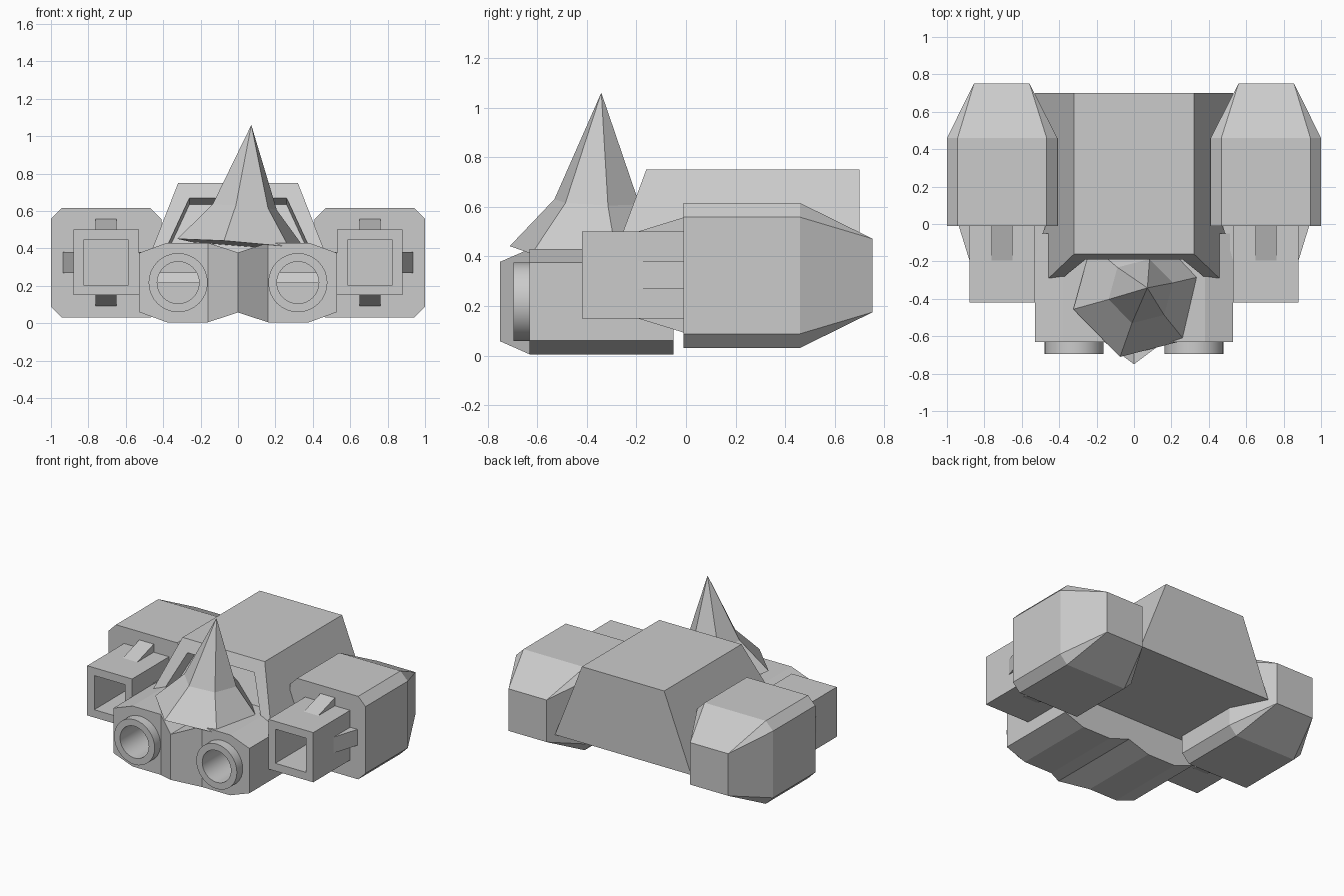
import bpy, bmesh, math
from mathutils import Vector, Matrix

cube = bpy.data.objects.get("Cube")
if cube:
    bpy.data.objects.remove(cube, do_unlink=True)

GREY = (0.6, 0.6, 0.6, 1)
mat = bpy.data.materials.new("plain grey")
mat.use_nodes = True
mat.diffuse_color = GREY
mat.node_tree.nodes["Principled BSDF"].inputs["Base Color"].default_value = GREY


def finish(name, bm, mirror=False):
    """Turn a bmesh into an object, optionally mirrored across x."""
    bmesh.ops.remove_doubles(bm, verts=bm.verts, dist=1e-4)
    bmesh.ops.recalc_face_normals(bm, faces=bm.faces)
    mesh = bpy.data.meshes.new(name)
    bm.to_mesh(mesh)
    bm.free()
    mesh.materials.append(mat)
    obj = bpy.data.objects.new(name, mesh)
    bpy.context.collection.objects.link(obj)
    if mirror:
        obj.modifiers.new("mirror", "MIRROR")
    return obj


def loft(rings, caps=(True, True)):
    """Skin a list of equally long point rings."""
    bm = bmesh.new()
    rows = [[bm.verts.new(p) for p in ring] for ring in rings]
    n = len(rows[0])
    for a, b in zip(rows, rows[1:]):
        for i in range(n):
            j = (i + 1) % n
            bm.faces.new((a[i], a[j], b[j], b[i]))
    if caps[0]:
        bm.faces.new(rows[0])
    if caps[1]:
        bm.faces.new(rows[-1])
    return bm


def rect(cx, cz, hx, hz, y, cut=0.0):
    """Rectangle facing y with chamfered corners (eight points)."""
    pts = []
    for sx, sz in ((1, 1), (-1, 1), (-1, -1), (1, -1)):
        a = (cx + sx * hx, y, cz + sz * (hz - cut))
        b = (cx + sx * (hx - cut), y, cz + sz * hz)
        pts += [a, b] if sx == sz else [b, a]
    return pts


def circle(cx, cz, r, y, n=32):
    return [(cx + r * math.cos(2 * math.pi * i / n), y,
             cz + r * math.sin(2 * math.pi * i / n)) for i in range(n)]


# Side pods: chamfered blocks tapering to a small rectangle at the back
pod = [rect(0.705, 0.323, 0.295, 0.292, y, 0.057) for y in (-0.01, 0.46)]
pod.append(rect(0.707, 0.323, 0.148, 0.148, 0.752))
finish("side_pod", loft(pod), True)

# Square barrels with a deep square bore
CX, CZ = 0.705, 0.325
barrel = [rect(CX, CZ, h, h, y) for h, y in
          ((0.175, 0.0), (0.175, -0.42), (0.12, -0.42), (0.12, -0.08))]
finish("square_barrel", loft(barrel), True)

# Wedge fins on the four sides of each barrel
for k, side in enumerate(("outer", "top", "inner", "bottom")):
    bm = loft([[(r, y, w) for y, r in ((-0.21, 0.17), (0, 0.235), (0, 0.17))]
               for w in (-0.056, 0.056)])
    turn = Matrix.Translation((CX, 0, CZ)) @ Matrix.Rotation(-k * math.pi / 2, 4, "Y")
    bm.transform(turn)
    finish(side + "_fin", bm, True)

# Main body: box with sloping sides and front, upright back
body = []
for z, x, front in ((0.215, 0.53, -0.36), (0.75, 0.32, -0.16)):
    body.append([(-x, front, z), (x, front, z), (x, 0.7, z), (-x, 0.7, z)])
bm = loft(body)
bmesh.ops.recalc_face_normals(bm, faces=bm.faces)
bm.normal_update()
front = min(bm.faces, key=lambda f: f.normal.y)
# Framed recess in the sloping front
bmesh.ops.inset_region(bm, faces=[front], thickness=0.105)
bm.normal_update()
inward = -front.normal * 0.1
moved = bmesh.ops.extrude_face_region(bm, geom=[front])["geom"]
bmesh.ops.translate(bm, vec=inward,
                    verts=[v for v in moved if isinstance(v, bmesh.types.BMVert)])
if front.is_valid:
    bm.faces.remove(front)
finish("main_body", bm)

# Nose block: half profile mirrored, with a pointed centre ridge
half = [(0, 0.058), (0.16, 0.005), (0.38, 0.005), (0.53, 0.06),
        (0.53, 0.375), (0.38, 0.43), (0.16, 0.43), (0, 0.378)]
bm = bmesh.new()
fore = [bm.verts.new((x, -0.63 if x else -0.75, z)) for x, z in half]
aft = [bm.verts.new((x, -0.05, z)) for x, z in half]
for i in range(len(half) - 1):
    bm.faces.new((fore[i], fore[i + 1], aft[i + 1], aft[i]))
for row in (fore, aft):
    bm.faces.new((row[0], row[1], row[6], row[7]))
    bm.faces.new(row[1:7])
nose = finish("nose_block", bm, True)

# Bores cut through the nose front
for s in (-1, 1):
    cutter = finish("bore_cutter", loft([circle(s * 0.32, 0.217, 0.135, y)
                                         for y in (-0.9, -0.28)]))
    cutter.hide_render = True
    mod = nose.modifiers.new("bore", "BOOLEAN")
    mod.operation, mod.object, mod.solver = "DIFFERENCE", cutter, "EXACT"
baked = bpy.data.meshes.new_from_object(
    nose.evaluated_get(bpy.context.evaluated_depsgraph_get()))
nose.modifiers.clear()
nose.data = baked
for obj in [o for o in bpy.data.objects if o.name.startswith("bore_cutter")]:
    bpy.data.objects.remove(obj, do_unlink=True)

# Round nozzles with smooth walls
tube = [circle(0.32, 0.217, r, y) for r, y in
        ((0.158, -0.62), (0.158, -0.695), (0.112, -0.695), (0.112, -0.3))]
nozzle = finish("round_nozzle", loft(tube, (False, True)), True)
bpy.ops.object.select_all(action="DESELECT")
nozzle.select_set(True)
bpy.context.view_layer.objects.active = nozzle
bpy.ops.object.shade_smooth_by_angle(angle=math.radians(30))

# Spire: leaning six-sided point that flares at the foot
base = Vector((0.02, -0.367, 0.42))
lean = Vector((0.08, 0.04, 1))
tilt = Vector((0, 0, 1)).rotation_difference(lean).to_matrix()
spire = []
for height, radius in ((0, 0.357), (0.2, 0.178), (0.64, 0.0)):
    ring = []
    for i in range(6):
        a = math.radians(14.5 + 60 * i)
        ring.append(base + lean * height
                    + tilt @ Vector((radius * math.cos(a), radius * math.sin(a), 0)))
    spire.append(ring)
finish("spire", loft(spire, (True, False)))
